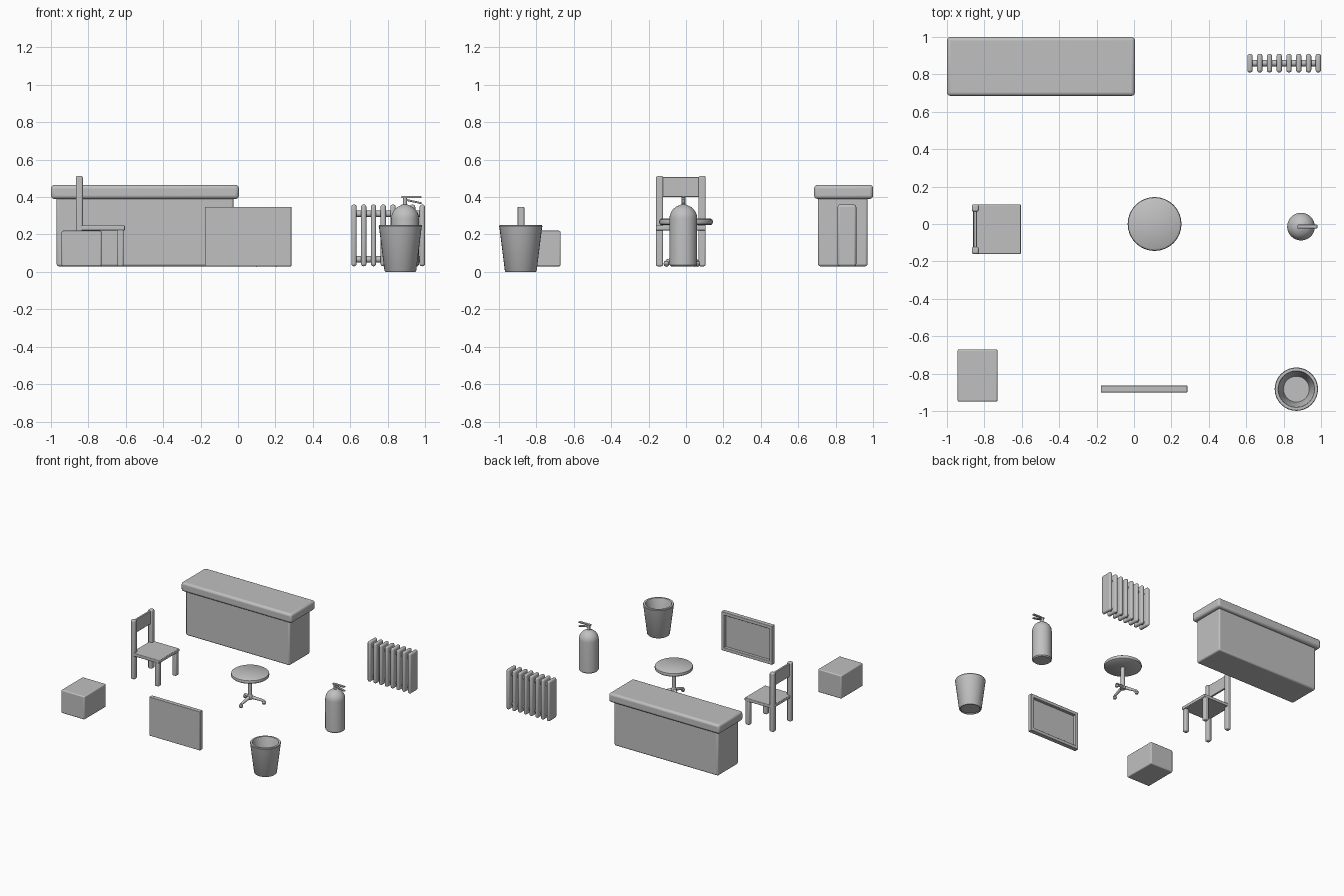
import bpy
import bmesh
import math
from mathutils import Vector

if "Cube" in bpy.data.objects:
    bpy.data.objects.remove(bpy.data.objects["Cube"], do_unlink=True)

GREY = (0.53, 0.53, 0.53, 1)
grey = bpy.data.materials.new("plain grey")
grey.use_nodes = True
grey.diffuse_color = GREY
grey.node_tree.nodes["Principled BSDF"].inputs["Base Color"].default_value = GREY


def finish(name, bm, bevel=0, segments=3):
    bmesh.ops.recalc_face_normals(bm, faces=bm.faces)
    mesh = bpy.data.meshes.new(name)
    bm.to_mesh(mesh)
    bm.free()
    mesh.materials.append(grey)
    obj = bpy.data.objects.new(name, mesh)
    bpy.context.collection.objects.link(obj)
    if bevel:
        mod = obj.modifiers.new("soft edges", "BEVEL")
        mod.width, mod.segments = bevel, segments
        mod.limit_method, mod.angle_limit = "ANGLE", math.radians(40)
    bpy.ops.object.select_all(action="DESELECT")
    obj.select_set(True)
    bpy.context.view_layer.objects.active = obj
    bpy.ops.object.shade_smooth_by_angle(angle=math.radians(35))
    return obj


def box(name, x, y, z, bevel=0.008):
    """Bevelled box from its extents along each axis."""
    bm = bmesh.new()
    bmesh.ops.create_cube(bm, size=1)
    for v in bm.verts:
        v.co = [(lo + hi) / 2 + c * (hi - lo) for c, (lo, hi) in zip(v.co, (x, y, z))]
    return finish(name, bm, bevel)


def lathe(name, x, y, profile, sides=32):
    """Solid of revolution from (radius, height) points, from axis to axis."""
    bm = bmesh.new()
    verts = [bm.verts.new((x + r, y, z)) for r, z in profile]
    edges = [bm.edges.new(pair) for pair in zip(verts, verts[1:])]
    bmesh.ops.spin(bm, geom=verts + edges, cent=(x, y, 0), axis=(0, 0, 1),
                   angle=math.tau, steps=sides, use_duplicate=False)
    bmesh.ops.remove_doubles(bm, verts=bm.verts, dist=0.0002)
    return finish(name, bm)


def rod(name, start, end, r1, r2=None, sides=16):
    """Round bar between two points, optionally tapered."""
    a, b = Vector(start), Vector(end)
    bm = bmesh.new()
    bmesh.ops.create_cone(bm, cap_ends=True, segments=sides, radius1=r1,
                          radius2=r1 if r2 is None else r2, depth=(b - a).length)
    turn = (b - a).to_track_quat("Z", "Y")
    for v in bm.verts:
        v.co = turn @ v.co + (a + b) / 2
    return finish(name, bm)


# Counter
box("counter_base", (-0.97, -0.025), (0.705, 0.97), (0.03, 0.41), 0.012)
box("counter_top", (-1, 0.005), (0.685, 1), (0.39, 0.465), 0.018)

# Radiator
for i in range(8):
    cx = 0.62 + i * 0.0522
    box(f"radiator_fin_{i + 1}", (cx - 0.0145, cx + 0.0145), (0.81, 0.91), (0.03, 0.36), 0.013)
for label, z in (("lower", 0.067), ("upper", 0.31)):
    rod(f"radiator_{label}_pipe", (0.62, 0.86, z), (0.985, 0.86, z), 0.017)

# Chair, with its back towards -x
box("chair_seat", (-0.86, -0.605), (-0.16, 0.105), (0.222, 0.248), 0.005)
for side, y0 in (("right", -0.16), ("left", 0.067)):
    ys = (y0, y0 + 0.038)
    box(f"chair_back_post_{side}", (-0.867, -0.83), ys, (0.03, 0.513), 0.009)
    box(f"chair_front_leg_{side}", (-0.648, -0.611), ys, (0.03, 0.23), 0.009)
box("chair_back_panel", (-0.857, -0.84), (-0.14, 0.085), (0.4, 0.507), 0.004)

# Stool with three footed legs
SX, SY = 0.11, 0.0
lathe("stool_seat", SX, SY, [(0, 0.25), (0.132, 0.25), (0.141, 0.256), (0.144, 0.267),
                             (0.141, 0.279), (0.132, 0.285), (0, 0.285)])
rod("stool_post", (SX, SY, 0.075), (SX, SY, 0.255), 0.016)
lathe("stool_hub", SX, SY, [(0, 0.06), (0.02, 0.065), (0.023, 0.08), (0.016, 0.1), (0, 0.1)], 16)
for i in range(3):
    a = math.radians(25 + 120 * i)
    fx, fy = SX + 0.105 * math.cos(a), SY + 0.105 * math.sin(a)
    rod(f"stool_leg_{i + 1}", (SX, SY, 0.084), (fx, fy, 0.057), 0.014, 0.009)
    lathe(f"stool_foot_{i + 1}", fx, fy, [(0, 0.027), (0.011, 0.031), (0.016, 0.043),
                                          (0.011, 0.056), (0, 0.062)], 16)

# Fire extinguisher
EX, EY, R = 0.893, -0.014, 0.074
dome = [(R * math.cos(t), 0.285 + R * math.sin(t))
        for t in (math.radians(d) for d in range(0, 80, 10))]
lathe("extinguisher_body", EX, EY,
      [(0, 0.03), (R - 0.008, 0.03), (R, 0.038)] + dome + [(0.014, 0.36), (0, 0.36)])
rod("extinguisher_neck", (EX, EY, 0.35), (EX, EY, 0.4), 0.011)
box("extinguisher_upper_lever", (0.873, 0.98), (EY - 0.01, EY + 0.01), (0.395, 0.406), 0.003)
lever = box("extinguisher_lower_lever", (0, 0.09), (-0.009, 0.009), (-0.005, 0.005), 0.003)
lever.location = (EX, EY, 0.386)
lever.rotation_euler.y = math.radians(12)

# Waste bin, hollow
lathe("waste_bin", 0.868, -0.883,
      [(0, 0.006), (0.07, 0.006), (0.073, 0), (0.08, 0), (0.085, 0.006), (0.114, 0.238),
       (0.116, 0.244), (0.113, 0.25), (0.098, 0.25), (0.095, 0.244), (0.069, 0.03), (0, 0.03)])

# Board with a raised frame behind it
X0, X1, Z0, Z1, W = -0.177, 0.285, 0.03, 0.348, 0.027
box("board_panel", (X0, X1), (-0.9, -0.888), (Z0, Z1), 0.003)
for label, xs in (("right", (X0, X0 + W)), ("left", (X1 - W, X1))):
    box(f"board_frame_{label}", xs, (-0.894, -0.864), (Z0, Z1), 0.004)
for label, zs in (("lower", (Z0, Z0 + W)), ("upper", (Z1 - W, Z1))):
    box(f"board_frame_{label}", (X0, X1), (-0.894, -0.864), zs, 0.004)

# Storage box
box("storage_box", (-0.943, -0.73), (-0.95, -0.67), (0.03, 0.22), 0.008)
